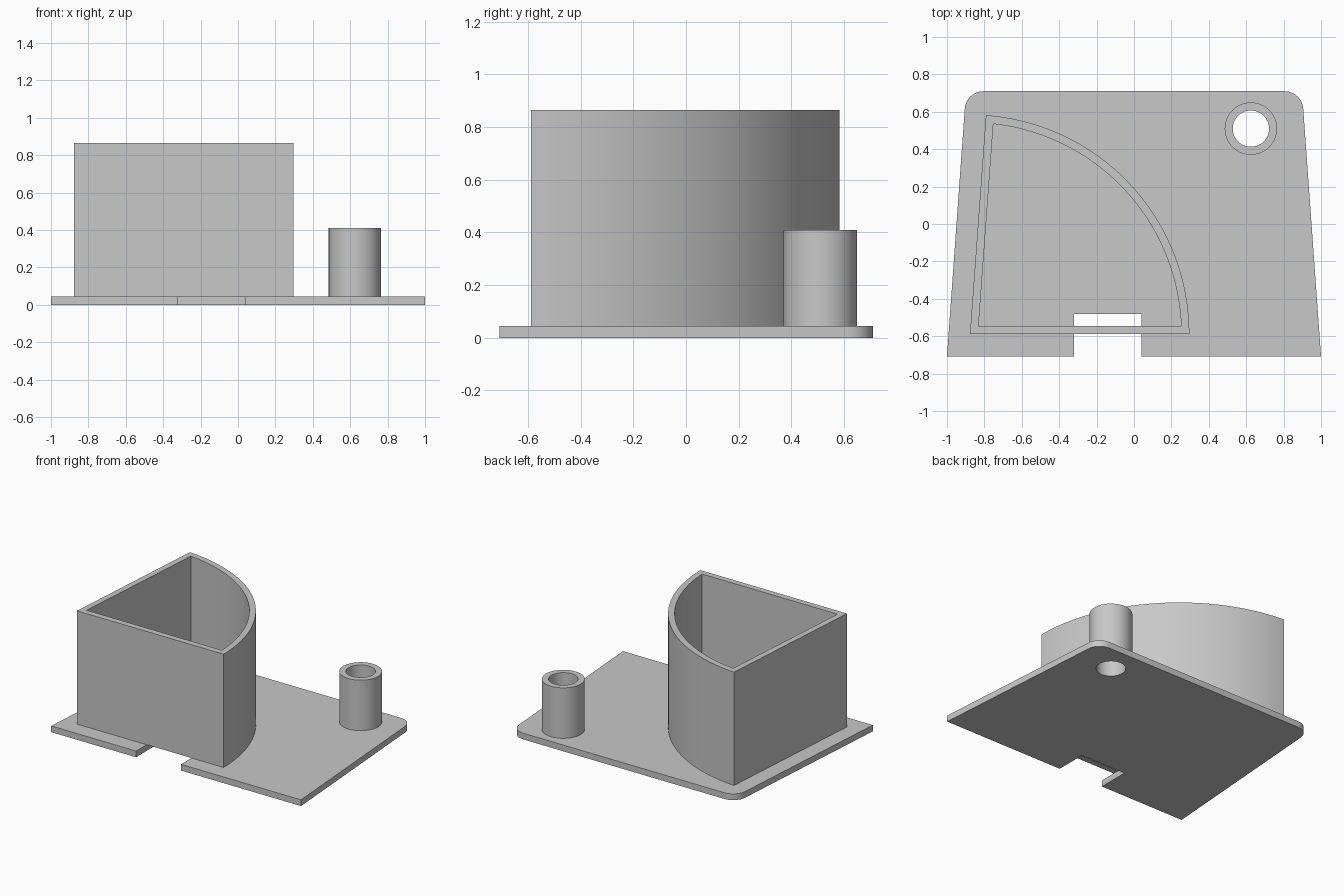
import bpy
import bmesh
from math import sin, cos, pi, sqrt, atan2, radians
from mathutils import Vector

cube = bpy.data.objects.get("Cube")
if cube:
    bpy.data.objects.remove(cube, do_unlink=True)

grey = bpy.data.materials.new("light grey plastic")
grey.use_nodes = True
colour = (0.58, 0.58, 0.58, 1)
grey.diffuse_color = colour
grey.node_tree.nodes["Principled BSDF"].inputs["Base Color"].default_value = colour


def arc(centre, radius, start, end, steps):
    """Points along an arc, both ends included."""
    angles = [start + (end - start) * i / steps for i in range(steps + 1)]
    return [(centre[0] + radius * cos(a), centre[1] + radius * sin(a)) for a in angles]


def circle(centre, radius, steps=64):
    return arc(centre, radius, 0, 2 * pi, steps)[:-1]


def extrude_outline(name, loops, bottom, top):
    """Solid from an outer outline and optional hole outlines."""
    curve = bpy.data.curves.new(name, "CURVE")
    curve.dimensions = "2D"
    curve.fill_mode = "BOTH"
    curve.extrude = (top - bottom) / 2
    for loop in loops:
        spline = curve.splines.new("POLY")
        spline.points.add(len(loop) - 1)
        for point, (x, y) in zip(spline.points, loop):
            point.co = (x, y, 0, 1)
        spline.use_cyclic_u = True
    source = bpy.data.objects.new(name + " outline", curve)
    bpy.context.scene.collection.objects.link(source)
    bpy.context.view_layer.update()
    depsgraph = bpy.context.evaluated_depsgraph_get()
    mesh = bpy.data.meshes.new_from_object(source.evaluated_get(depsgraph))
    bpy.data.objects.remove(source, do_unlink=True)

    # Weld the caps to the sides and lift to height
    bm = bmesh.new()
    bm.from_mesh(mesh)
    bmesh.ops.remove_doubles(bm, verts=bm.verts, dist=0.0001)
    bmesh.ops.recalc_face_normals(bm, faces=bm.faces)
    bmesh.ops.translate(bm, verts=bm.verts, vec=Vector((0, 0, (top + bottom) / 2)))
    bm.to_mesh(mesh)
    bm.free()
    mesh.name = name
    mesh.materials.clear()
    mesh.materials.append(grey)
    obj = bpy.data.objects.new(name, mesh)
    bpy.context.scene.collection.objects.link(obj)
    bpy.ops.object.select_all(action="DESELECT")
    obj.select_set(True)
    bpy.context.view_layer.objects.active = obj
    bpy.ops.object.shade_smooth_by_angle(angle=radians(30))
    return obj


PLATE = 0.045
LEAN = 0.07          # sideways slope of the tapered edges
tube_centre = (0.625, 0.51)

# Base plate: tapered, rounded back corners, front notch, tube hole
tilt = atan2(LEAN, 1)
back_right = arc((0.805, 0.61), 0.1, tilt, pi / 2, 10)
back_left = [(-x, y) for x, y in reversed(back_right)]
notch = [(-0.32, -0.708), (-0.32, -0.48), (0.04, -0.48), (0.04, -0.708)]
plate = [(-1, -0.708)] + notch + [(1, -0.708)] + back_right + back_left
extrude_outline("base_plate", [plate, circle(tube_centre, 0.097)], 0, PLATE)

# Quarter-round bin wall, open at the top
corner = (-0.877, -0.588)


def sector(inset, radius):
    """Sector outline with straight sides moved in by the wall thickness."""
    start = atan2(inset, sqrt(radius ** 2 - inset ** 2))
    end = pi / 2 - atan2(LEAN + 0.003, 1) - start
    shift = inset * (1 + LEAN)
    return [(corner[0] + shift, corner[1] + inset)] + arc(corner, radius, start, end, 40)


extrude_outline("bin_wall", [sector(0, 1.173), sector(0.043, 1.13)], PLATE, 0.865)

# Hollow round post
extrude_outline("round_post", [circle(tube_centre, 0.14), circle(tube_centre, 0.097)], PLATE, 0.41)
